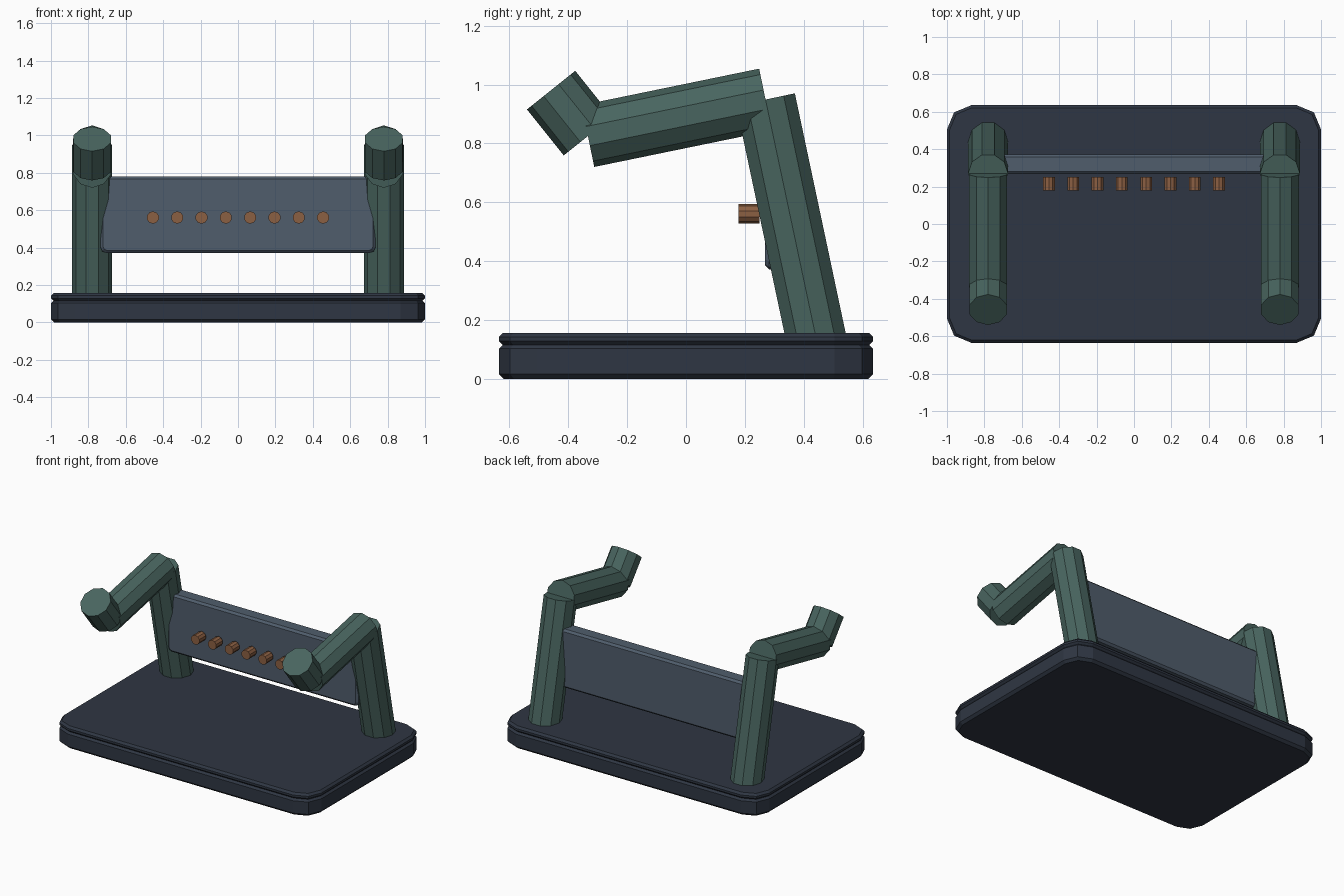
import bpy, bmesh
from math import radians
from mathutils import Vector, Matrix

if "Cube" in bpy.data.objects:
    bpy.data.objects.remove(bpy.data.objects["Cube"], do_unlink=True)


def material(name, rgb):
    m = bpy.data.materials.new(name)
    m.use_nodes = True
    m.diffuse_color = (*rgb, 1)
    bsdf = next(n for n in m.node_tree.nodes if n.type == "BSDF_PRINCIPLED")
    bsdf.inputs["Base Color"].default_value = (*rgb, 1)
    return m


NAVY = material("dark navy", (0.028, 0.037, 0.056))
GREEN = material("muted green", (0.066, 0.13, 0.115))
SLATE = material("slate blue", (0.08, 0.11, 0.15))
COPPER = material("copper brown", (0.26, 0.115, 0.055))


def finish(bm, name, mat):
    mesh = bpy.data.meshes.new(name)
    bm.to_mesh(mesh)
    bm.free()
    mesh.materials.append(mat)
    obj = bpy.data.objects.new(name, mesh)
    bpy.context.collection.objects.link(obj)
    return obj


def rounded_slab(name, low, high, axis, corner, edge, mat):
    """Box with rounded corners around one axis and a chamfer on both faces."""
    low, high = Vector(low), Vector(high)
    bm = bmesh.new()
    bmesh.ops.create_cube(bm, size=1)
    bmesh.ops.scale(bm, vec=high - low, verts=bm.verts)
    bmesh.ops.translate(bm, vec=(low + high) / 2, verts=bm.verts)
    along = [e for e in bm.edges
             if abs((e.verts[0].co - e.verts[1].co).normalized()[axis]) > 0.9]
    bmesh.ops.bevel(bm, geom=along, offset=corner, segments=2, profile=0.5,
                    affect="EDGES")
    bm.normal_update()
    rims = [e for e in bm.edges
            if any(abs(f.normal[axis]) > 0.9 for f in e.link_faces)]
    bmesh.ops.bevel(bm, geom=rims, offset=edge, segments=1, affect="EDGES")
    return finish(bm, name, mat)


def rod(name, start, end, radius, mat, turn=0):
    """Ten-sided rod between two points lying in a plane of constant x."""
    start, end = Vector(start), Vector(end)
    z = (end - start).normalized()
    x = Vector((1, 0, 0))
    frame = Matrix((x, z.cross(x), z)).transposed().to_4x4()
    place = Matrix.Translation((start + end) / 2) @ frame
    bm = bmesh.new()
    bmesh.ops.create_cone(bm, cap_ends=True, segments=10, radius1=radius,
                          radius2=radius, depth=(end - start).length,
                          matrix=place @ Matrix.Rotation(radians(turn), 4, "Z"))
    return finish(bm, name, mat)


# Base: lower block and thin top plate
rounded_slab("base_block", (-1, -0.635, 0), (1, 0.635, 0.12), 2, 0.13, 0.017, NAVY)
rounded_slab("base_plate", (-1, -0.635, 0.115), (1, 0.635, 0.157), 2, 0.13, 0.014, NAVY)

# Bent supports on both sides: post, arm and upturned tip
for side, x in (("right", -0.78), ("left", 0.78)):
    foot, elbow = (x, 0.45, 0.1), (x, 0.27, 0.949)
    wrist, tip = (x, -0.333, 0.825), (x, -0.458, 0.981)
    rod(side + "_post", foot, elbow, 0.107, GREEN, turn=90)
    rod(side + "_arm", elbow, wrist, 0.107, GREEN)
    rod(side + "_tip", wrist, tip, 0.105, GREEN)

# Panel between the posts
rounded_slab("panel", (-0.735, 0.268, 0.372), (0.735, 0.371, 0.78), 1, 0.03, 0.014, SLATE)

# Row of pegs in front of the panel
for i in range(8):
    x = -0.455 + 0.13 * i
    rod(f"peg_{i + 1}", (x, 0.178, 0.561), (x, 0.25, 0.561), 0.033, COPPER)
